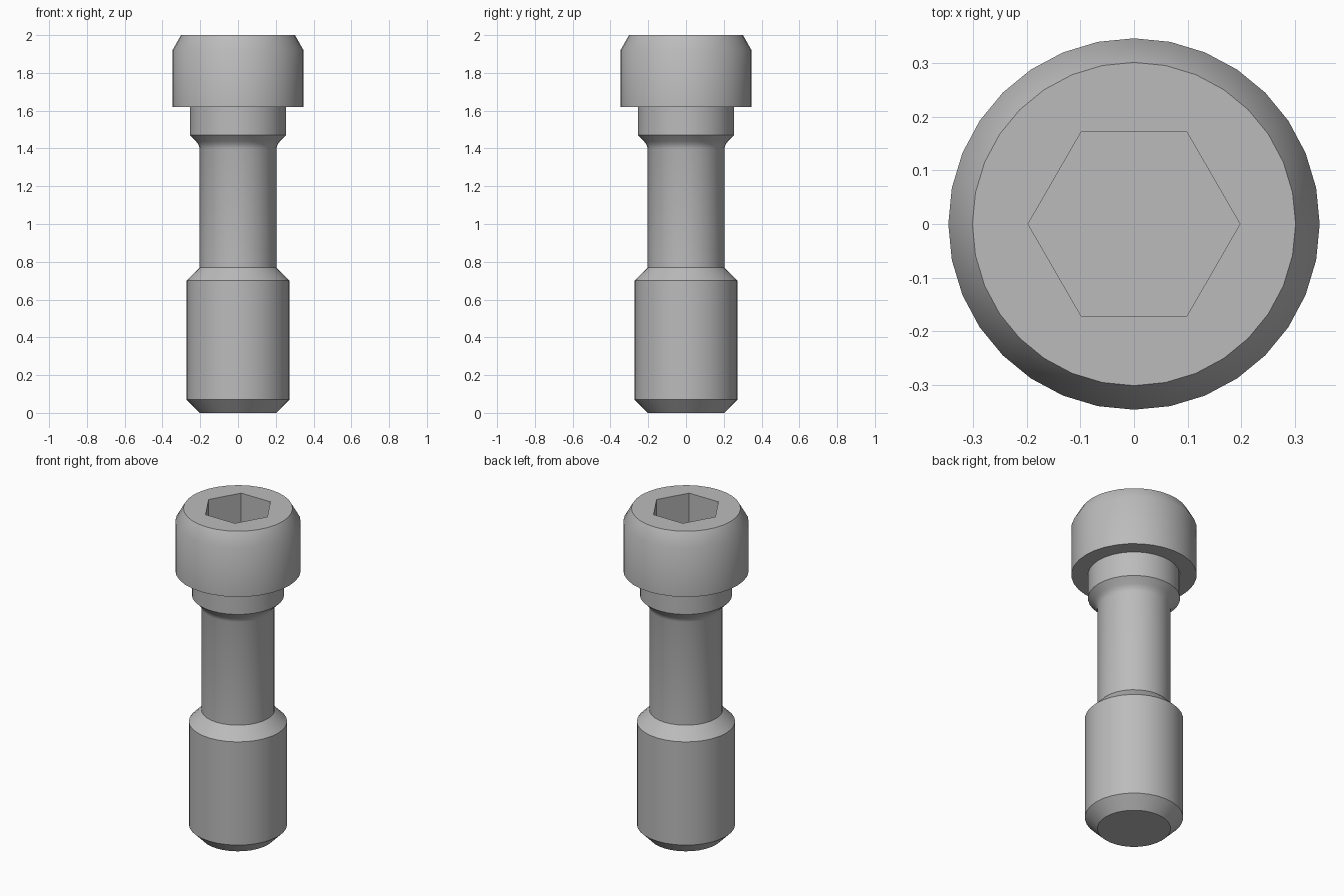
import bpy
import bmesh
from math import cos, sin, pi, radians

SEGMENTS = 32

cube = bpy.data.objects.get("Cube")
if cube:
    bpy.data.objects.remove(cube, do_unlink=True)

# Plain grey steel for every part
steel = bpy.data.materials.new("grey_steel")
steel.use_nodes = True
grey = (0.5, 0.5, 0.5, 1)
steel.diffuse_color = grey
steel.node_tree.nodes["Principled BSDF"].inputs["Base Color"].default_value = grey


def ring(bm, radius, z, sides):
    return [bm.verts.new((radius * cos(2 * pi * i / sides),
                          radius * sin(2 * pi * i / sides), z))
            for i in range(sides)]


def bridge(bm, lower, upper):
    n = len(lower)
    for i in range(n):
        j = (i + 1) % n
        bm.faces.new((lower[i], lower[j], upper[j], upper[i]))


def lathe(bm, profile):
    """Turn (radius, z) points, listed upwards, and return the rings."""
    rings = [ring(bm, r, z, SEGMENTS) for r, z in profile]
    for lower, upper in zip(rings, rings[1:]):
        bridge(bm, lower, upper)
    return rings


def loop_edges(bm, verts):
    edges = []
    for i, v in enumerate(verts):
        pair = (v, verts[(i + 1) % len(verts)])
        edges.append(bm.edges.get(pair) or bm.edges.new(pair))
    return edges


def finish(bm, name):
    mesh = bpy.data.meshes.new(name)
    bm.to_mesh(mesh)
    bm.free()
    mesh.materials.append(steel)
    obj = bpy.data.objects.new(name, mesh)
    bpy.context.collection.objects.link(obj)
    bpy.ops.object.select_all(action='DESELECT')
    obj.select_set(True)
    bpy.context.view_layer.objects.active = obj
    bpy.ops.object.shade_smooth_by_angle(angle=radians(31))


# Lower body with a chamfer at both ends
bm = bmesh.new()
rings = lathe(bm, [(0.203, 0), (0.272, 0.07), (0.272, 0.70), (0.203, 0.77)])
bm.faces.new(rings[0][::-1])
finish(bm, "lower_body")

# Narrow shank flaring through a fillet into the collar
bm = bmesh.new()
lathe(bm, [(0.203, 0.77), (0.203, 1.40), (0.209, 1.42), (0.222, 1.437),
           (0.255, 1.47), (0.255, 1.62)])
finish(bm, "shank_and_collar")

# Head with a chamfered rim and a hexagonal socket
bm = bmesh.new()
rings = lathe(bm, [(0.255, 1.62), (0.347, 1.62), (0.347, 1.92), (0.302, 2.0)])
mouth = ring(bm, 0.198, 2.0, 6)
floor = ring(bm, 0.198, 1.70, 6)
bmesh.ops.triangle_fill(bm, use_beauty=True, normal=(0, 0, 1),
                        edges=loop_edges(bm, rings[-1]) + loop_edges(bm, mouth))
bridge(bm, mouth, floor)
bm.faces.new(floor)
bmesh.ops.recalc_face_normals(bm, faces=bm.faces[:])
# Keep the outward side facing up on the top annulus
top = [f for f in bm.faces if f.calc_center_median().z > 1.999]
if top[0].normal.z < 0:
    bmesh.ops.reverse_faces(bm, faces=bm.faces[:])
finish(bm, "socket_head")
